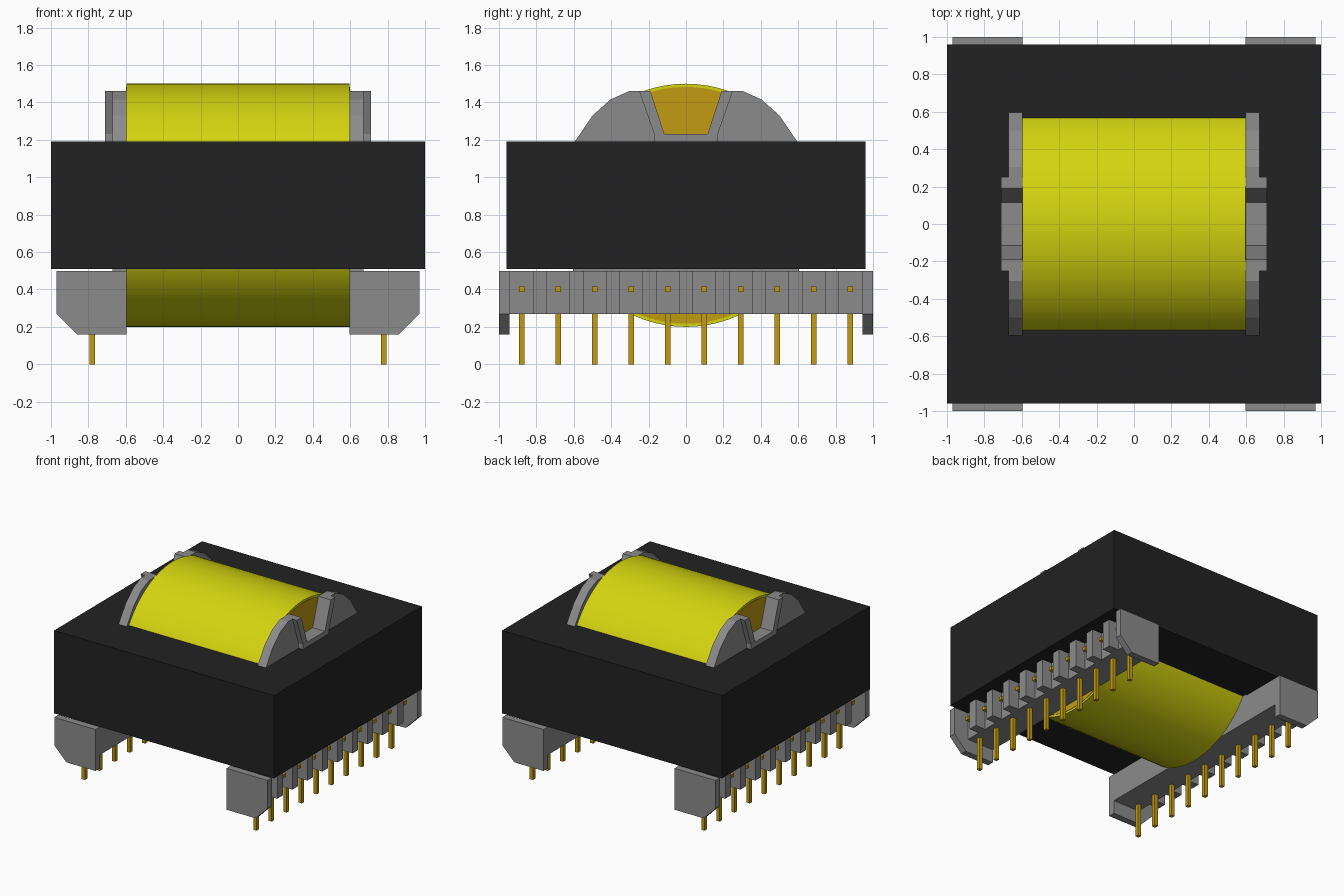
import bpy, bmesh, math
from mathutils import Matrix

cube = bpy.data.objects.get("Cube")
if cube:
    bpy.data.objects.remove(cube, do_unlink=True)


def material(name, rgb):
    m = bpy.data.materials.new(name)
    m.use_nodes = True
    m.diffuse_color = (*rgb, 1)
    b = m.node_tree.nodes["Principled BSDF"]
    b.inputs["Base Color"].default_value = (*rgb, 1)
    b.inputs["Roughness"].default_value = 0.6
    return m


BLACK = material("ferrite_black", (0.016, 0.016, 0.016))
GREY = material("plastic_grey", (0.26, 0.26, 0.26))
YELLOW = material("tape_yellow", (0.66, 0.66, 0.005))
GOLD = material("copper_gold", (0.54, 0.33, 0.006))


def finish(name, bm, mat):
    bmesh.ops.recalc_face_normals(bm, faces=bm.faces)
    me = bpy.data.meshes.new(name)
    bm.to_mesh(me)
    bm.free()
    me.materials.append(mat)
    ob = bpy.data.objects.new(name, me)
    bpy.context.collection.objects.link(ob)
    return ob


def add_box(bm, x0, x1, y0, y1, z0, z1):
    mat = (Matrix.Translation(((x0 + x1) / 2, (y0 + y1) / 2, (z0 + z1) / 2))
           @ Matrix.Diagonal((abs(x1 - x0), abs(y1 - y0), z1 - z0, 1)))
    bmesh.ops.create_cube(bm, size=1, matrix=mat)


def add_prism(bm, points, axis, a, b):
    """Extrude a (u, z) outline along x or y from a to b."""
    def co(u, z, t):
        return (t, u, z) if axis == "x" else (u, t, z)
    low = [bm.verts.new(co(u, z, a)) for u, z in points]
    high = [bm.verts.new(co(u, z, b)) for u, z in points]
    bm.faces.new(low)
    bm.faces.new(high[::-1])
    n = len(points)
    for i in range(n):
        j = (i + 1) % n
        bm.faces.new((low[i], low[j], high[j], high[i]))


def symmetric(half):
    return half + [(-u, z) for u, z in reversed(half)]


def x_cylinder(name, radius_y, radius_z, half, mat):
    bm = bmesh.new()
    bmesh.ops.create_cone(bm, cap_ends=True, segments=72, radius1=1, radius2=1, depth=2)
    bmesh.ops.transform(bm, verts=bm.verts, matrix=Matrix.Translation((0, 0, 0.85))
                        @ Matrix.Diagonal((half, radius_y, radius_z, 1))
                        @ Matrix.Rotation(math.pi / 2, 4, "Y"))
    ob = finish(name, bm, mat)
    bpy.ops.object.select_all(action="DESELECT")
    ob.select_set(True)
    bpy.context.view_layer.objects.active = ob
    bpy.ops.object.shade_smooth_by_angle(angle=math.radians(30))
    return ob


# Ferrite core
bm = bmesh.new()
add_box(bm, -1, 1, -0.96, 0.96, 0.51, 1.19)
finish("core", bm, BLACK)

# Copper coil wrapped in tape
x_cylinder("winding_tape", 0.665, 0.65, 0.595, YELLOW)
x_cylinder("copper_coil", 0.645, 0.633, 0.598, GOLD)

FLANGE = symmetric([(0.115, 1.23), (0.19, 1.46), (0.305, 1.46), (0.405, 1.415),
                    (0.5, 1.33), (0.595, 1.19), (0.605, 0.5)])
RIM = symmetric([(0.115, 1.23), (0.19, 1.46), (0.25, 1.46), (0.17, 1.23), (0.17, 1.1)])
FOOT = [(0.595, 0.5), (0.97, 0.5), (0.97, 0.27), (0.86, 0.16), (0.595, 0.16)]
PITCH = 0.1953
PIN_Y = [(i - 4.5) * PITCH for i in range(10)]

for side, s in (("left", 1), ("right", -1)):
    # Coil former end plate with a raised rim round its wire notch
    bm = bmesh.new()
    add_prism(bm, FLANGE, "x", s * 0.595, s * 0.67)
    finish(side + "_flange", bm, GREY)
    bm = bmesh.new()
    add_prism(bm, RIM, "x", s * 0.595, s * 0.71)
    finish(side + "_notch_rim", bm, GREY)

    # Pin rail with separating teeth
    bm = bmesh.new()
    add_box(bm, s * 0.595, s * 0.84, -0.95, 0.95, 0.27, 0.5)
    for y in PIN_Y[:-1]:
        c = y + PITCH / 2
        add_box(bm, s * 0.83, s * 0.93, c - 0.037, c + 0.037, 0.27, 0.5)
    finish(side + "_pin_rail", bm, GREY)

    # Chamfered feet closing both ends of the rail
    for end, e in (("front", -1), ("back", 1)):
        bm = bmesh.new()
        add_prism(bm, [(s * x, z) for x, z in FOOT], "y", e * 0.945, e * 1.0)
        finish(f"{side}_{end}_foot", bm, GREY)

    # Pins with short wire posts pointing outward
    bm = bmesh.new()
    for y in PIN_Y:
        add_box(bm, s * 0.765, s * 0.795, y - 0.015, y + 0.015, 0, 0.3)
        add_box(bm, s * 0.8, s * 0.905, y - 0.015, y + 0.015, 0.387, 0.417)
    finish(side + "_pins", bm, GOLD)
